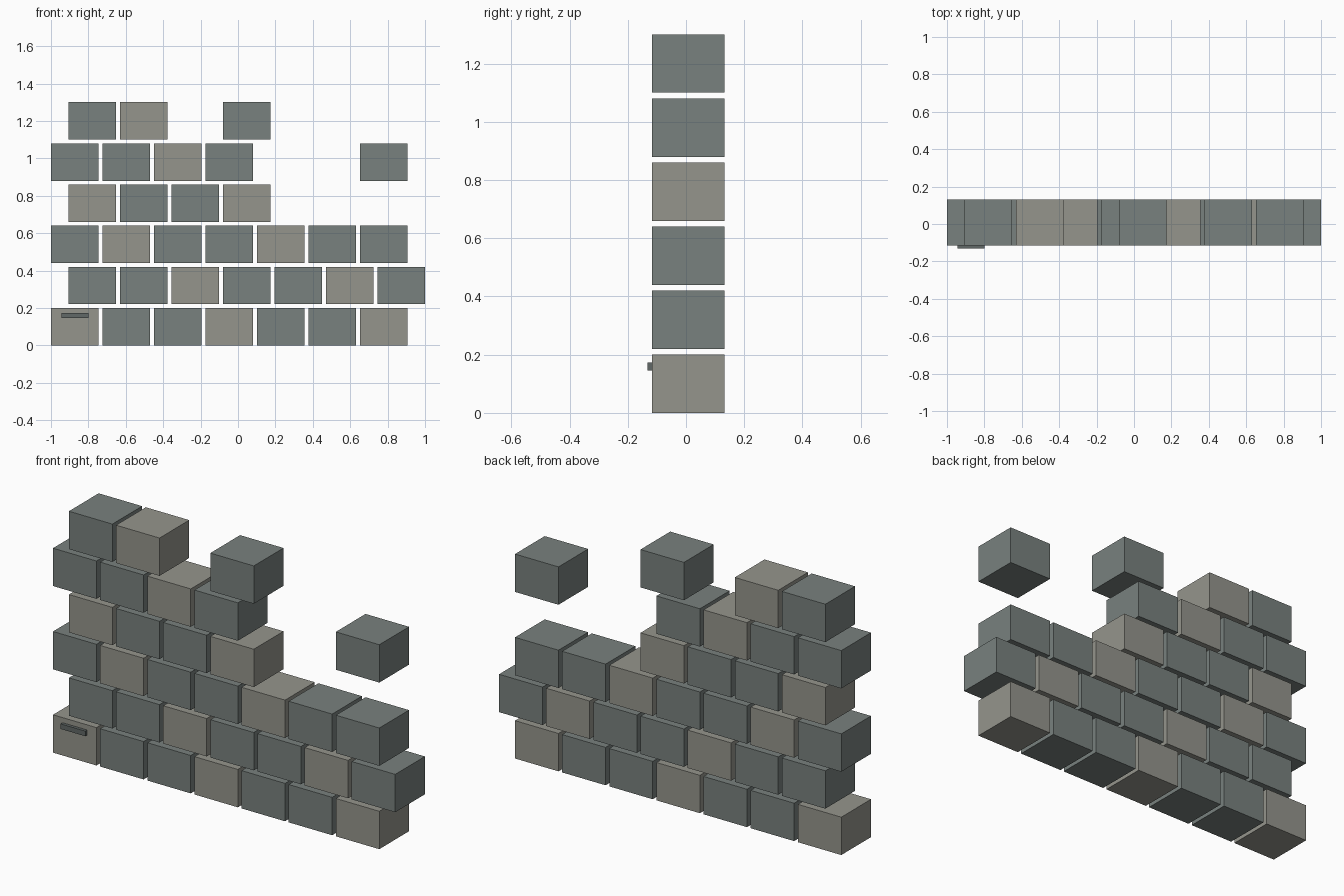
import bpy

if "Cube" in bpy.data.objects:
    bpy.data.objects.remove(bpy.data.objects["Cube"])

# Dimensions of one block and its spacing
W, D, H = 0.254, 0.248, 0.2
PITCH_X, PITCH_Z = 0.2755, 0.22
SHIFT = 0.093
Y_FRONT, Y_BACK = -0.116, 0.132


def material(name, rgb):
    m = bpy.data.materials.new(name)
    m.diffuse_color = (*rgb, 1)
    m.use_nodes = True
    m.node_tree.nodes["Principled BSDF"].inputs["Base Color"].default_value = m.diffuse_color
    return m


dark = material("dark_stone", (0.19, 0.22, 0.21))
light = material("light_stone", (0.30, 0.30, 0.265))
groove = material("mark_grey", (0.12, 0.14, 0.135))


def box(name, lo, hi, mat):
    centre = [(a + b) / 2 for a, b in zip(lo, hi)]
    bpy.ops.mesh.primitive_cube_add(size=1, location=centre)
    ob = bpy.context.object
    ob.name = name
    ob.scale = [b - a for a, b in zip(lo, hi)]
    bpy.ops.object.transform_apply(location=False, rotation=False, scale=True)
    ob.data.materials.append(mat)
    return ob


# Courses of the ruined wall: which columns survive in each row
rows = [range(7), range(7), range(7), range(4), (0, 1, 2, 3, 6), (0, 1, 3)]
for r, columns in enumerate(rows):
    for c in columns:
        x = -1 + SHIFT * (r % 2) + c * PITCH_X
        z = r * PITCH_Z
        box(f"block_{r}_{c}", (x, Y_FRONT, z), (x + W, Y_BACK, z + H),
            light if (r + c) % 3 == 0 else dark)

# Small raised bar on the lowest left block
box("front_bar", (-0.944, -0.132, 0.146), (-0.80, -0.112, 0.173), groove)
